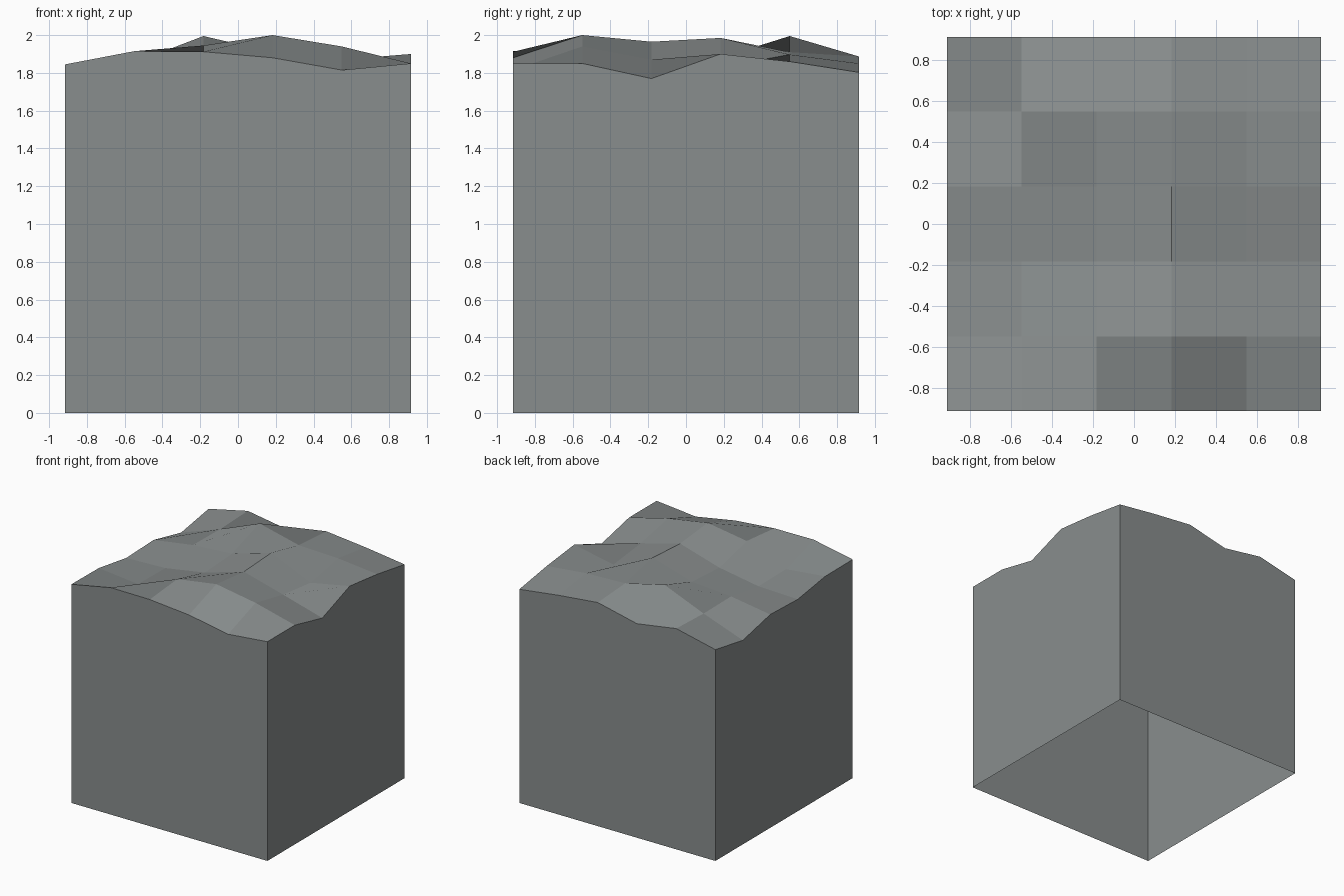
import bpy
import bmesh

cube = bpy.data.objects.get("Cube")
if cube:
    bpy.data.objects.remove(cube, do_unlink=True)

# Single grey stone colour
stone = bpy.data.materials.new("stone_grey")
stone.use_nodes = True
colour = (0.25, 0.27, 0.27, 1.0)
stone.diffuse_color = colour
stone.node_tree.nodes["Principled BSDF"].inputs["Base Color"].default_value = colour

# Surface heights: rows run front to back, columns left to right
HALF = 0.915
HEIGHTS = [
    (1.845, 1.915, 1.912, 1.88, 1.815, 1.85),
    (1.842, 1.805, 1.945, 2.0, 1.94, 1.85),
    (1.788, 1.80, 1.86, 1.965, 1.87, 1.77),
    (1.80, 1.855, 1.88, 1.985, 1.83, 1.90),
    (1.722, 1.85, 1.995, 1.91, 1.897, 1.86),
    (1.783, 1.863, 1.806, 1.887, 1.85, 1.803),
]
n = len(HEIGHTS) - 1
step = 2 * HALF / n

bm = bmesh.new()
grid = [[bm.verts.new((i * step - HALF, j * step - HALF, z))
         for i, z in enumerate(row)] for j, row in enumerate(HEIGHTS)]

# Uneven top, one quad per cell
for j in range(n):
    for i in range(n):
        bm.faces.new((grid[j][i], grid[j][i + 1],
                      grid[j + 1][i + 1], grid[j + 1][i]))

# Four flat walls below the rim; the underside stays open
rims = [
    grid[0],
    [row[n] for row in grid],
    grid[n][::-1],
    [row[0] for row in grid][::-1],
]
feet = [bm.verts.new((rim[0].co.x, rim[0].co.y, 0)) for rim in rims]
for k, rim in enumerate(rims):
    bm.faces.new([feet[k], feet[(k + 1) % len(feet)]] + rim[::-1])

mesh = bpy.data.meshes.new("rock_block")
bm.to_mesh(mesh)
bm.free()
mesh.materials.append(stone)
block = bpy.data.objects.new("rock_block", mesh)
bpy.context.collection.objects.link(block)
